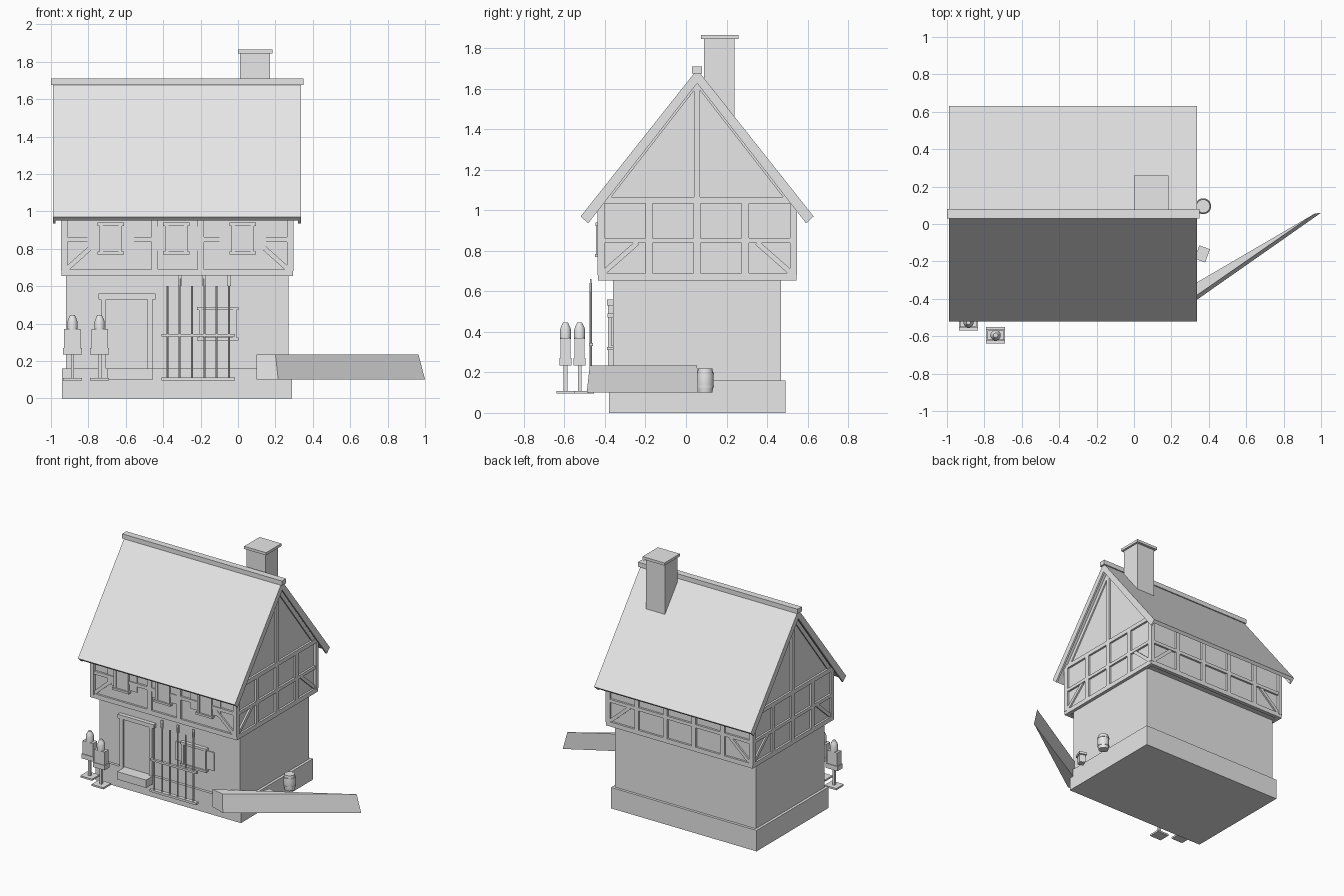
import bpy, bmesh, math
from mathutils import Matrix, Vector

default_cube = bpy.data.objects.get("Cube")
if default_cube:
    bpy.data.objects.remove(default_cube, do_unlink=True)

plain_grey = bpy.data.materials.new("plain_grey")
plain_grey.use_nodes = True
plain_grey.diffuse_color = (.8, .8, .8, 1)
plain_grey.node_tree.nodes["Principled BSDF"].inputs["Base Color"].default_value = (.8, .8, .8, 1)


def finish(name, bm, smooth=False):
    bmesh.ops.recalc_face_normals(bm, faces=bm.faces)
    mesh = bpy.data.meshes.new(name)
    bm.to_mesh(mesh)
    bm.free()
    mesh.materials.append(plain_grey)
    obj = bpy.data.objects.new(name, mesh)
    bpy.context.collection.objects.link(obj)
    for face in mesh.polygons:
        face.use_smooth = smooth and len(face.vertices) == 4
    return obj


def box(name, xs, ys, zs):
    bm = bmesh.new()
    low, high = map(Vector, zip(xs, ys, zs))
    size = high - low
    bmesh.ops.create_cube(bm, size=1, matrix=Matrix.Translation((low + high) / 2) @ Matrix.Diagonal((*size, 1)))
    return finish(name, bm)


def beam(name, start, end, normal, width=.035, depth=.03):
    start, end, normal = Vector(start), Vector(end), Vector(normal)
    along = (end - start).normalized()
    across = along.cross(normal)
    turn = Matrix((along, across, normal)).transposed().to_4x4()
    size = Matrix.Diagonal(((end - start).length, width, depth, 1))
    bm = bmesh.new()
    bmesh.ops.create_cube(bm, size=1, matrix=Matrix.Translation((start + end) / 2) @ turn @ size)
    return finish(name, bm)


def extrude_x(name, profile, x_start, x_end):
    bm = bmesh.new()
    face = bm.faces.new([bm.verts.new((x_start, y, z)) for y, z in profile])
    made = bmesh.ops.extrude_face_region(bm, geom=[face])
    moved = [v for v in made["geom"] if isinstance(v, bmesh.types.BMVert)]
    bmesh.ops.translate(bm, verts=moved, vec=(x_end - x_start, 0, 0))
    return finish(name, bm)


def lathe(name, centre, profile, sides=16, squash=1):
    bm = bmesh.new()
    rings = []
    for radius, z in profile:
        angles = [math.tau * (i + .5) / sides for i in range(sides)]
        rings.append([bm.verts.new((centre[0] + radius * math.cos(a),
                                    centre[1] + radius * squash * math.sin(a), z)) for a in angles])
    for lower, upper in zip(rings, rings[1:]):
        for i in range(sides):
            j = (i + 1) % sides
            bm.faces.new((lower[i], lower[j], upper[j], upper[i]))
    bm.faces.new(rings[0])
    bm.faces.new(rings[-1])
    return finish(name, bm, sides > 8)


# Masonry and plaster walls
LEFT, RIGHT, FRONT, BACK, MIDDLE = -.93, .28, -.42, .53, .055
box("stone_plinth", (-.94, .29), (-.38, .49), (0, .16))
box("ground_floor", (-.92, .27), (-.36, .47), (.15, .67))
box("upper_floor", (LEFT, RIGHT), (FRONT, BACK), (.66, 1.05))
extrude_x("gable_walls", [(-.4, 1.04), (MIDDLE, 1.635), (.51, 1.04)], LEFT, RIGHT)


# Timber framing on the four upper walls
def timber_wall(name, start, end, normal, posts):
    start, end = Vector(start), Vector(end)
    length = (end - start).length
    up = Vector((0, 0, 1))

    def at(fraction, z):
        return start.lerp(end, fraction) + up * z

    for fraction in posts:
        beam(name + "_post", at(fraction, .68), at(fraction, 1.04), normal)
    for z, size in ((.672, .035), (.85, .025), (1.05, .032)):
        extra = .015 / length
        beam(name + "_rail", at(-extra, z), at(1 + extra, z), normal, size)
    reach = .18 / length
    for foot, head in ((.01, reach), (.99, 1 - reach)):
        beam(name + "_brace", at(foot, .69), at(head, .84), normal, .025, .024)


quarters = [i / 4 for i in range(5)]
fifths = [i / 5 for i in range(6)]
timber_wall("front_timber", (LEFT, FRONT, 0), (RIGHT, FRONT, 0), (0, -1, 0), (0, .4, .605, 1))
timber_wall("back_timber", (LEFT, BACK, 0), (RIGHT, BACK, 0), (0, 1, 0), fifths)
for side, x, direction in (("left", LEFT, -1), ("right", RIGHT, 1)):
    normal = (direction, 0, 0)
    timber_wall(side + "_timber", (x, FRONT, 0), (x, BACK, 0), normal, quarters)
    beam(side + "_king_post", (x, MIDDLE, 1.06), (x, MIDDLE, 1.62), normal, .03)
    for y in (-.4, .51):
        beam(side + "_gable_rafter", (x, y, 1.05), (x, MIDDLE, 1.635), normal, .03, .02)


# Roof slopes, bargeboards, ridge and chimney
def roof_profile(drop, inset):
    half = [(-.575, .97), (0, 1.695), (.575, .97)]
    under = [(.575 - inset, .97 - drop / 2), (0, 1.695 - drop), (inset - .575, .97 - drop / 2)]
    return [(MIDDLE + y, z) for y, z in half + under]


extrude_x("roof", roof_profile(.035, .018), -.985, .33)
for x in (-.99, .322):
    extrude_x("bargeboard", roof_profile(.068, .037), x, x + .014)
box("ridge_cap", (-1, .35), (.03, .08), (1.675, 1.71))
box("chimney", (.01, .17), (.09, .24), (1.4, 1.85))
box("chimney_cap", (0, .185), (.075, .26), (1.845, 1.865))


# Windows with open shutters
def window(x, wall, low, high, half, shutter):
    box("window_pane", (x - half, x + half), (wall - .017, wall), (low, high))
    for s in (-1, 1):
        inner, outer = sorted((x + s * half, x + s * (half - .018)))
        box("window_jamb", (inner, outer), (wall - .024, wall), (low, high))
        near, far = sorted((x + s * half, x + s * (half + shutter)))
        box("shutter", (near, far), (wall - .008, wall), (low + .02, high - .02))
    box("window_lintel", (x - half - .01, x + half + .01), (wall - .028, wall), (high - .018, high))
    box("window_sill", (x - half - .01, x + half + .01), (wall - .03, wall), (low, low + .015))


for x in (-.68, -.33, .025):
    window(x, FRONT, .77, .94, .06, .065)
window(-.108, -.36, .31, .49, .1, .062)

# Door and step
box("door", (-.71, -.48), (-.368, -.35), (.15, .54))
for x in (-.733, -.485):
    box("door_jamb", (x, x + .028), (-.385, -.35), (.15, .535))
box("door_lintel", (-.745, -.44), (-.39, -.35), (.53, .56))
box("door_step", (-.7, -.455), (-.46, -.35), (.1, .16))

# Rack with upright poles
box("rack_base", (-.41, -.015), (-.485, -.455), (.095, .112))
box("rack_rail", (-.41, -.015), (-.48, -.46), (.33, .345))
for i in range(6):
    x = -.378 + i * .066
    top = .6 if i % 2 == 0 else .64
    lathe("rack_pole", (x, -.47), [(.006, .1), (.006, top)], 8)
    if i % 2:
        box("pole_head", (x - .01, x + .01), (-.474, -.466), (.6, .66))

# Two practice figures on stands
for x, y in ((-.885, -.525), (-.74, -.595)):
    box("figure_stand", (x - .05, x + .05), (y - .045, y + .045), (.095, .108))
    box("figure_pole", (x - .009, x + .009), (y - .009, y + .009), (.1, .25))
    box("figure_skirt", (x - .05, x + .05), (y - .03, y + .03), (.235, .27))
    box("figure_torso", (x - .044, x + .044), (y - .025, y + .025), (.265, .37))
    lathe("figure_head", (x, y), [(.028, .365), (.028, .41), (.023, .425), (.012, .447)], 12)

# Tapering ramp beside the front corner
bm = bmesh.new()
plan = [((.1, -.45), (.1, -.45)), ((.215, -.49), (.2, -.475)), ((1, .06), (.965, .055))]
lower = [bm.verts.new((*foot, .1)) for foot, head in plan]
upper = [bm.verts.new((*head, .235)) for foot, head in plan]
bm.faces.new(lower)
bm.faces.new(upper)
for i in range(3):
    j = (i + 1) % 3
    bm.faces.new((lower[i], lower[j], upper[j], upper[i]))
finish("ramp", bm)

# Barrel and small chopping block beside the right wall
lathe("barrel", (.37, .095), [(.036, .1), (.042, .14), (.042, .18), (.036, .218)])
for z in (.125, .19):
    lathe("barrel_hoop", (.37, .095), [(.043, z), (.043, z + .01)])
beam("bucket", (.365, -.16, .1), (.365, -.16, .16), (.94, -.34, 0), .05, .045)
beam("bucket_top", (.365, -.16, .16), (.365, -.16, .178), (.94, -.34, 0), .075, .06)
